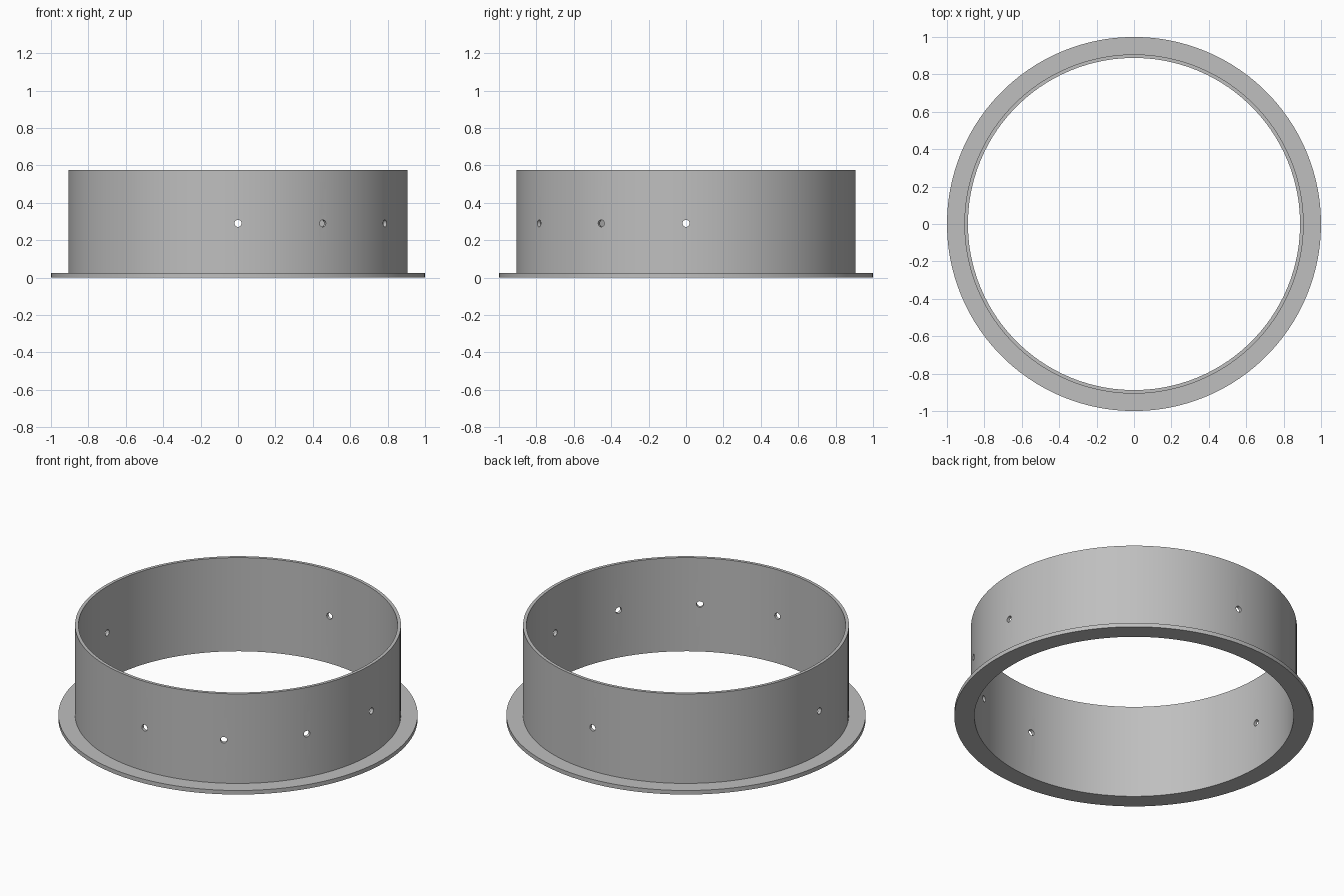
import bpy, bmesh, math
from mathutils import Matrix

if "Cube" in bpy.data.objects:
    bpy.data.objects.remove(bpy.data.objects["Cube"])

SEGMENTS = 120
HOLE_ANGLES = (-90, -60, -30, 0, 90, 180)
HOLE_Z, HOLE_R = 0.29, 0.019

grey = bpy.data.materials.new("grey_metal")
grey.diffuse_color = (0.52, 0.52, 0.52, 1)
grey.use_nodes = True
grey.node_tree.nodes["Principled BSDF"].inputs["Base Color"].default_value = grey.diffuse_color


def make_object(name, bm):
    bmesh.ops.recalc_face_normals(bm, faces=bm.faces)
    mesh = bpy.data.meshes.new(name)
    bm.to_mesh(mesh)
    bm.free()
    mesh.materials.append(grey)
    obj = bpy.data.objects.new(name, mesh)
    bpy.context.collection.objects.link(obj)
    return obj


def lathe(name, profile):
    """Revolve a closed (radius, z) profile, panels centred on the axes."""
    bm = bmesh.new()
    rings = []
    for i in range(SEGMENTS):
        a = 2 * math.pi * (i + 0.5) / SEGMENTS
        rings.append([bm.verts.new((r * math.cos(a), r * math.sin(a), z)) for r, z in profile])
    n = len(profile)
    for i in range(SEGMENTS):
        p, q = rings[i], rings[(i + 1) % SEGMENTS]
        for j in range(n):
            k = (j + 1) % n
            bm.faces.new((p[j], q[j], q[k], p[k]))
    return make_object(name, bm)


# Thin cylindrical wall with an L-shaped section and flat base flange
collar = lathe("flanged_collar", [
    (0.888, 0), (1.0, 0), (1.0, 0.025), (0.907, 0.025), (0.907, 0.575), (0.888, 0.575)])

# Radial drills for the screw holes
bm = bmesh.new()
for deg in HOLE_ANGLES:
    place = (Matrix.Rotation(math.radians(deg), 4, 'Z')
             @ Matrix.Translation((0.9, 0, HOLE_Z))
             @ Matrix.Rotation(math.pi / 2, 4, 'Y'))
    bmesh.ops.create_cone(bm, cap_ends=True, segments=20, radius1=HOLE_R,
                          radius2=HOLE_R, depth=0.12, matrix=place)
drills = make_object("hole_drills", bm)
drills.hide_render = True

# Cut the holes, then discard the drills
cut = collar.modifiers.new("screw_holes", 'BOOLEAN')
cut.operation, cut.solver, cut.object = 'DIFFERENCE', 'EXACT', drills
bpy.context.view_layer.objects.active = collar
collar.select_set(True)
bpy.ops.object.modifier_apply(modifier=cut.name)
bpy.data.objects.remove(drills, do_unlink=True)

# Smooth walls with crisp rims
bpy.ops.object.select_all(action='DESELECT')
collar.select_set(True)
bpy.ops.object.shade_smooth_by_angle(angle=math.radians(30))
